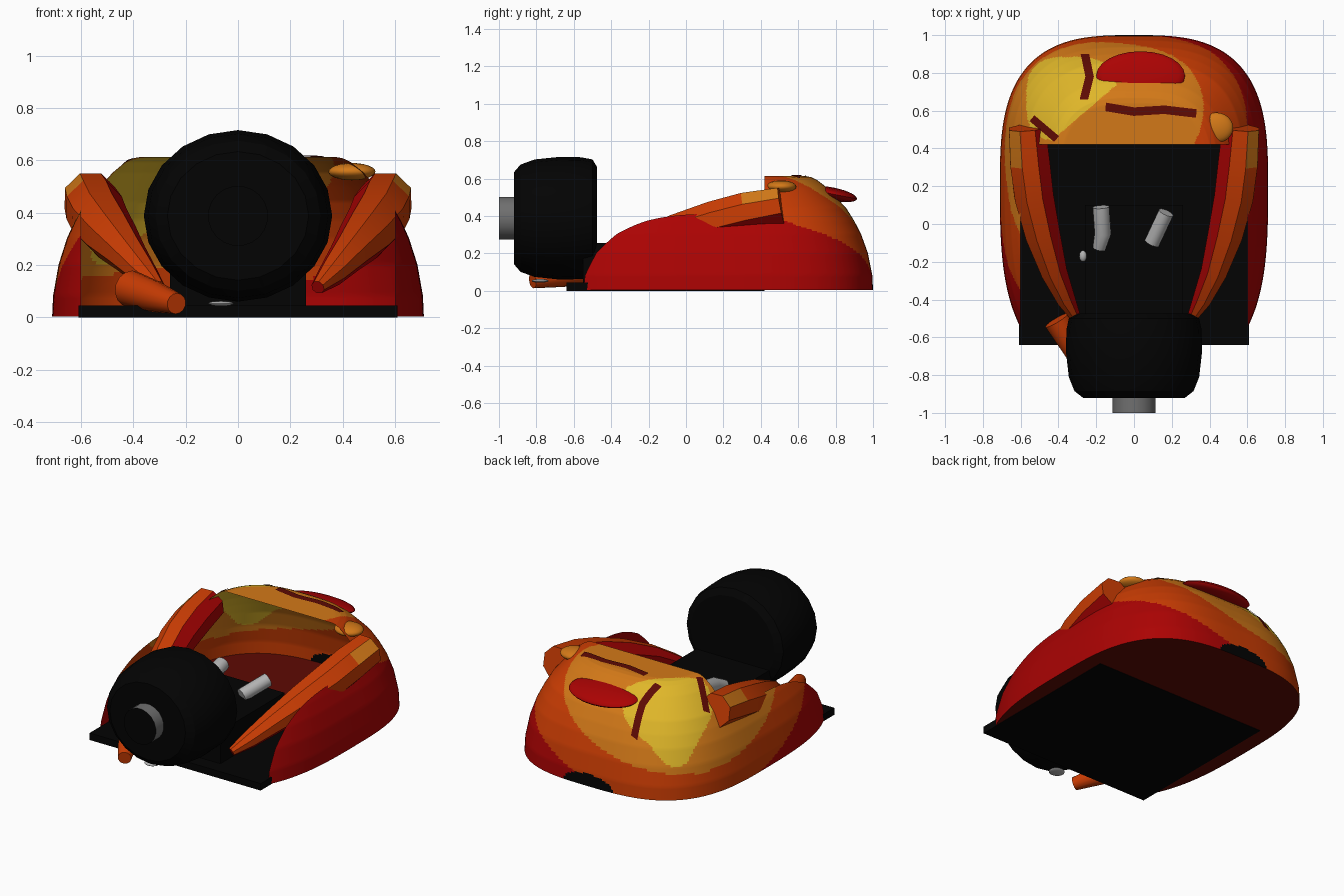
import bpy, bmesh, math
from mathutils import Vector, Matrix

cube = bpy.data.objects.get("Cube")
if cube:
    bpy.data.objects.remove(cube)


def material(name, r, g, b):
    m = bpy.data.materials.new(name)
    m.use_nodes = True
    m.diffuse_color = (r, g, b, 1)
    m.node_tree.nodes["Principled BSDF"].inputs["Base Color"].default_value = (r, g, b, 1)
    return m


RED = material("red", .41, .001, .001)
ORANGE = material("orange", .6, .046, .001)
AMBER = material("amber", .65, .19, .009)
YELLOW = material("yellow", .74, .47, .022)
BLACK = material("black", .001, .001, .001)
MAROON = material("dark red", .11, .003, .001)
GREY = material("grey", .16, .16, .16)
SILVER = material("light grey", .45, .45, .45)


def finish(bm, name, mats, rule=None, angle=40):
    bmesh.ops.recalc_face_normals(bm, faces=bm.faces)
    bm.normal_update()
    if rule:
        for f in bm.faces:
            f.material_index = rule(f)
    me = bpy.data.meshes.new(name)
    bm.to_mesh(me)
    bm.free()
    ob = bpy.data.objects.new(name, me)
    bpy.context.collection.objects.link(ob)
    for m in mats:
        me.materials.append(m)
    if angle:
        bpy.ops.object.select_all(action='DESELECT')
        ob.select_set(True)
        bpy.context.view_layer.objects.active = ob
        bpy.ops.object.shade_smooth_by_angle(angle=math.radians(angle))


def loft(bm, rings):
    loops = [[bm.verts.new(p) for p in ring] for ring in rings]
    for a, b in zip(loops, loops[1:]):
        for i in range(len(a)):
            j = (i + 1) % len(a)
            bm.faces.new((a[i], a[j], b[j], b[i]))
    bm.faces.new(loops[0])
    bm.faces.new(loops[-1])


def box(name, lo, hi, mat):
    bm = bmesh.new()
    lo, hi = Vector(lo), Vector(hi)
    size = Matrix.Diagonal((*(hi - lo), 1))
    bmesh.ops.create_cube(bm, size=1, matrix=Matrix.Translation((lo + hi) / 2) @ size)
    finish(bm, name, [mat], angle=None)


def tube(name, pts, radii, sides, mats, rule=None, angle=40):
    pts = [Vector(p) for p in pts]
    rings = []
    for i, p in enumerate(pts):
        t = (pts[min(i + 1, len(pts) - 1)] - pts[max(i - 1, 0)]).normalized()
        u = t.cross(Vector((0, 0, 1))).normalized()
        v = u.cross(t)
        turn = [math.tau * (k + .5) / sides for k in range(sides)]
        rings.append([p + radii[i] * (math.cos(a) * u + math.sin(a) * v) for a in turn])
    bm = bmesh.new()
    loft(bm, rings)
    finish(bm, name, mats, rule, angle)


def ellipsoid(name, centre, radii, mat, tilt=0):
    bm = bmesh.new()
    mx = (Matrix.Translation(centre) @ Matrix.Rotation(tilt, 4, 'X')
          @ Matrix.Diagonal((*radii, 1)))
    bmesh.ops.create_uvsphere(bm, u_segments=24, v_segments=12, radius=1, matrix=mx)
    finish(bm, name, [mat])


# Body shell: superellipse plan shrinking with height
CY, HALF, BACK, FRONT, POWER = .2, .71, .8, 1.02, 3
PROFILE = [(0, 1), (.08, .995), (.2, .965), (.3, .92), (.37, .875), (.44, .82),
           (.5, .75), (.55, .69), (.59, .625), (.605, .585), (.61, .55)]


def plan(a, s, z):
    c, d = math.cos(a), math.sin(a)
    r = s / (abs(c) ** POWER + abs(d) ** POWER) ** (1 / POWER)
    return Vector((HALF * r * c, CY + (BACK if d > 0 else FRONT) * r * d, z))


def surface_z(x, y):
    s = ((abs(x) / HALF) ** POWER + (abs(y - CY) / BACK) ** POWER) ** (1 / POWER)
    for (z0, s0), (z1, s1) in zip(PROFILE, PROFILE[1:]):
        if s1 <= s <= s0:
            return z0 + (z1 - z0) * (s0 - s) / (s0 - s1)
    return PROFILE[-1][0]


levels = []
for (z0, s0), (z1, s1) in zip(PROFILE, PROFILE[1:]):
    levels += [(z0 + (z1 - z0) * k / 8, s0 + (s1 - s0) * k / 8) for k in range(8)]
levels += [(.61, .55 - .0125 * k) for k in range(43)]
bm = bmesh.new()
loft(bm, [[plan(math.tau * i / 360, s, z + .003) for i in range(360)] for z, s in levels])

# Open cockpit cut out of the front and middle
for co, no in (((.6, 0, 0), (1, 0, 0)), ((-.6, 0, 0), (1, 0, 0)), ((0, .42, 0), (0, 1, 0))):
    geom = bm.verts[:] + bm.edges[:] + bm.faces[:]
    bmesh.ops.bisect_plane(bm, geom=geom, plane_co=co, plane_no=no)


def in_cockpit(f):
    c = f.calc_center_median()
    return abs(c.x) < .6 and c.y < .42


bmesh.ops.delete(bm, geom=[f for f in bm.faces if in_cockpit(f)], context='FACES')


def shell_colour(f):
    c = f.calc_center_median()
    if f.normal.z < -.9:
        return 5
    if c.y > .9 and (c.x / .18) ** 2 + (c.z / .08) ** 2 < 1:
        return 4
    patch = (abs(c.x + .33) / .24) ** 3 + (abs(c.y - .66) / .225) ** 3
    if patch < 1 and c.y > .73 + (c.x + .1) * .86:
        return 3
    # The flame bands reach further forward on the right flank
    reach = .75 if c.x < 0 and c.y < .64 else 1
    d = Vector(((c.x + .38) * .8, (c.y - .64) * reach, (c.z - .6) * 1.25)).length
    return 2 if d < .6 else 1 if d < .84 else 0


finish(bm, "body_shell", [RED, ORANGE, AMBER, YELLOW, BLACK, MAROON], shell_colour)


# Painted stripes lying on the shell
def stripe(name, pts, width):
    bm = bmesh.new()
    pts = [Vector(p) for p in pts]
    path = []
    for a, b in zip(pts, pts[1:]):
        path += [a.lerp(b, k / 8) for k in range(8)]
    path.append(pts[-1])
    side = (pts[-1] - pts[0]).normalized()
    side = Vector((-side.y, side.x)) * width / 2
    rows = []
    for p in path:
        across = [p + side * k for k in (-1, 0, 1)]
        rows.append([bm.verts.new((q.x, q.y, surface_z(q.x, q.y) + .009)) for q in across])
    for a, b in zip(rows, rows[1:]):
        for i in (0, 1):
            bm.faces.new((a[i], a[i + 1], b[i + 1], b[i]))
    finish(bm, name, [MAROON])


stripe("long_stripe", [(-.15, .62), (0, .595), (.16, .605), (.33, .585)], .045)
stripe("rear_stripe", [(-.26, .9), (-.235, .78), (-.265, .66)], .045)
stripe("corner_stripe", [(-.54, .56), (-.41, .45)], .04)

# Rear pod and lamp
ellipsoid("rear_pod", (.035, .785, .517), (.235, .132, .035), RED, -.2)
ellipsoid("lamp", (.435, .51, .557), (.09, .08, .033), AMBER)

# Base plate and raised floor block
box("base_plate", (-.61, -.64, 0), (.61, .42, .045), BLACK)
box("floor_block", (-.26, -.55, .04), (.26, .1, .255), BLACK)

# Side arms, tapering toward the front
for side, label in ((1, "left"), (-1, "right")):
    def arm_colour(f, side=side):
        n, c = f.normal, f.calc_center_median()
        out = n.x * side
        if out < -.45 or (side > 0 and (n.z < -.3 or n.y < -.8)):
            return 0
        return 2 if c.y > .3 and out > .4 and n.z > .3 else 1

    path = [(.305, -.5, .115), (.36, -.4, .17), (.425, -.25, .245), (.485, -.05, .315),
            (.53, .15, .375), (.55, .32, .42), (.565, .51, .455)]
    tube(label + "_arm", [(x * side, y, z) for x, y, z in path],
         [.027, .053, .075, .1, .112, .114, .105], 8, [RED, ORANGE, AMBER], arm_colour, 25)

# Front wheel and hub
wheel = [(.27, -.92), (.315, -.885), (.345, -.81), (.36, -.68), (.358, -.56),
         (.345, -.5), (.3, -.475)]
bm = bmesh.new()
loft(bm, [[(r * math.cos(math.tau * k / 20), y, .388 + .91 * r * math.sin(math.tau * k / 20))
           for k in range(20)] for r, y in wheel])
finish(bm, "front_wheel", [BLACK], angle=20)
tube("wheel_hub", [(0, -1, .388), (0, -.9, .388)], [.115, .115], 20, [GREY, BLACK],
     lambda f: 1 if abs(f.normal.y) > .9 else 0)

# Pegs on the floor block, side pipe and small disc under the wheel
tube("right_peg", [(-.185, -.13, .27), (-.165, -.05, .3), (-.175, .09, .33)],
     [.035, .045, .045], 12, [SILVER])
tube("left_peg", [(.095, -.1, .27), (.17, .06, .33)], [.042, .042], 12, [SILVER])
ellipsoid("small_knob", (-.27, -.17, .25), (.02, .03, .02), SILVER)
tube("side_pipe", [(-.41, -.51, .11), (-.32, -.66, .08), (-.235, -.82, .053)],
     [.07, .06, .04], 14, [ORANGE])
ellipsoid("small_disc", (-.065, -.78, .053), (.048, .045, .01), SILVER)
